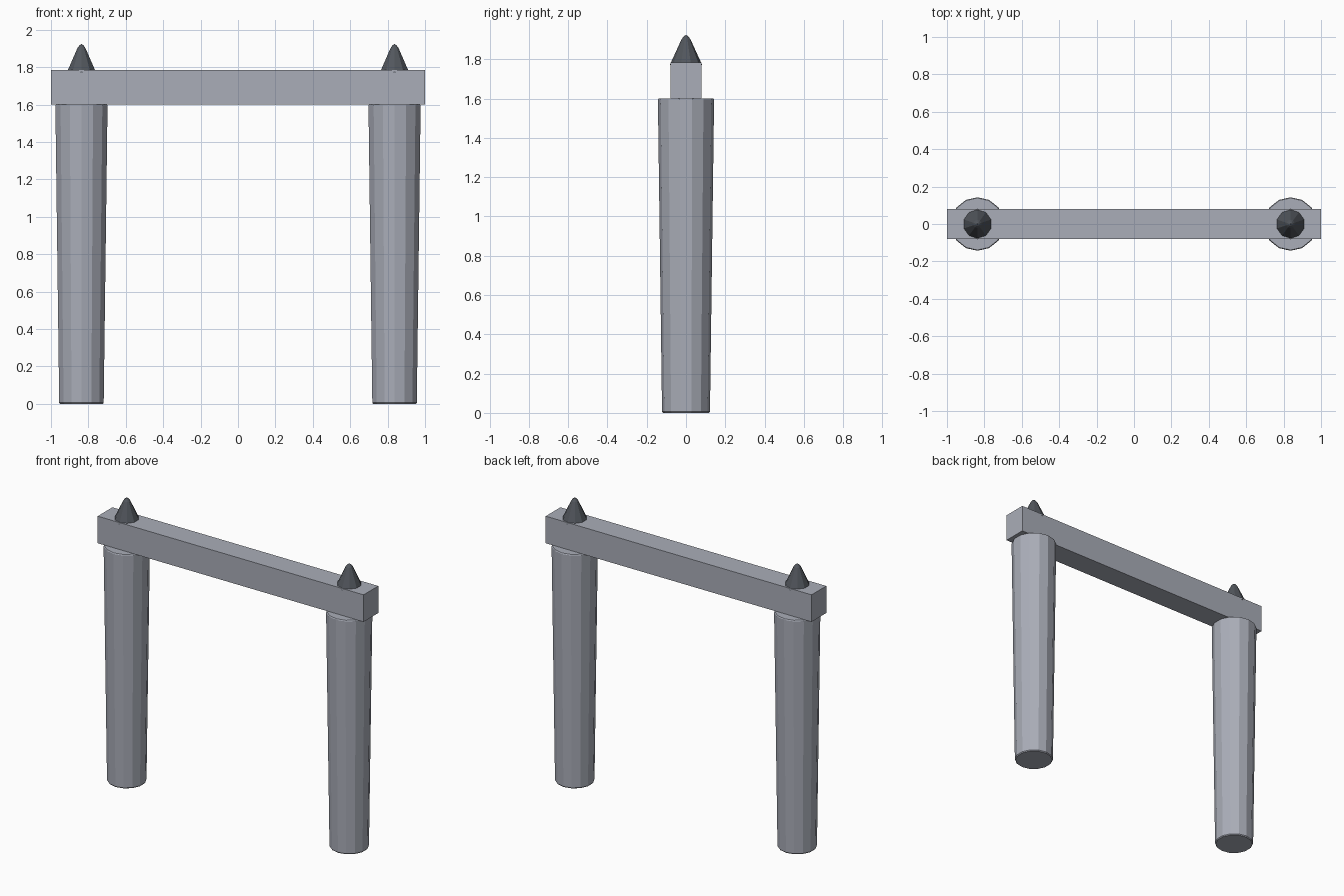
import bpy
import bmesh
import math

if "Cube" in bpy.data.objects:
    bpy.data.objects.remove(bpy.data.objects["Cube"])


def material(name, rgb):
    m = bpy.data.materials.new(name)
    m.diffuse_color = (*rgb, 1)
    m.use_nodes = True
    m.node_tree.nodes["Principled BSDF"].inputs["Base Color"].default_value = m.diffuse_color
    return m


stone = material("pale grey stone", (0.40, 0.42, 0.48))
iron = material("dark grey iron", (0.085, 0.095, 0.11))


def finish(bm, name, mat):
    bmesh.ops.recalc_face_normals(bm, faces=bm.faces)
    mesh = bpy.data.meshes.new(name)
    bm.to_mesh(mesh)
    bm.free()
    mesh.materials.append(mat)
    ob = bpy.data.objects.new(name, mesh)
    bpy.context.collection.objects.link(ob)
    return ob


def turned(name, x, profile, sides, mat):
    """Faceted solid of revolution; a corner points along +y."""
    bm = bmesh.new()
    rings = []
    for r, z in profile:
        ring = []
        for i in range(sides):
            a = math.pi / 2 + 2 * math.pi * i / sides
            ring.append(bm.verts.new((x + r * math.cos(a), r * math.sin(a), z)))
        rings.append(ring)
    for low, high in zip(rings, rings[1:]):
        for i in range(sides):
            j = (i + 1) % sides
            bm.faces.new((low[i], low[j], high[j], high[i]))
    bm.faces.new(rings[0])
    bm.faces.new(rings[-1])
    return finish(bm, name, mat)


# Crossbeam
bm = bmesh.new()
bmesh.ops.create_cube(bm, size=1)
for v in bm.verts:
    v.co = (v.co.x * 2, v.co.y * 0.158, 1.692 + v.co.z * 0.184)
finish(bm, "crossbeam", stone)

# Tapered posts with a spike above each
for side, x in (("left", -0.837), ("right", 0.837)):
    turned(side + "_post", x,
           [(0.117, 0), (0.122, 0.006), (0.143, 1.595), (0.139, 1.601)], 14, stone)
    turned(side + "_spike", x,
           [(0.082, 1.772), (0.022, 1.903), (0.011, 1.917), (0.002, 1.923)], 10, iron)
